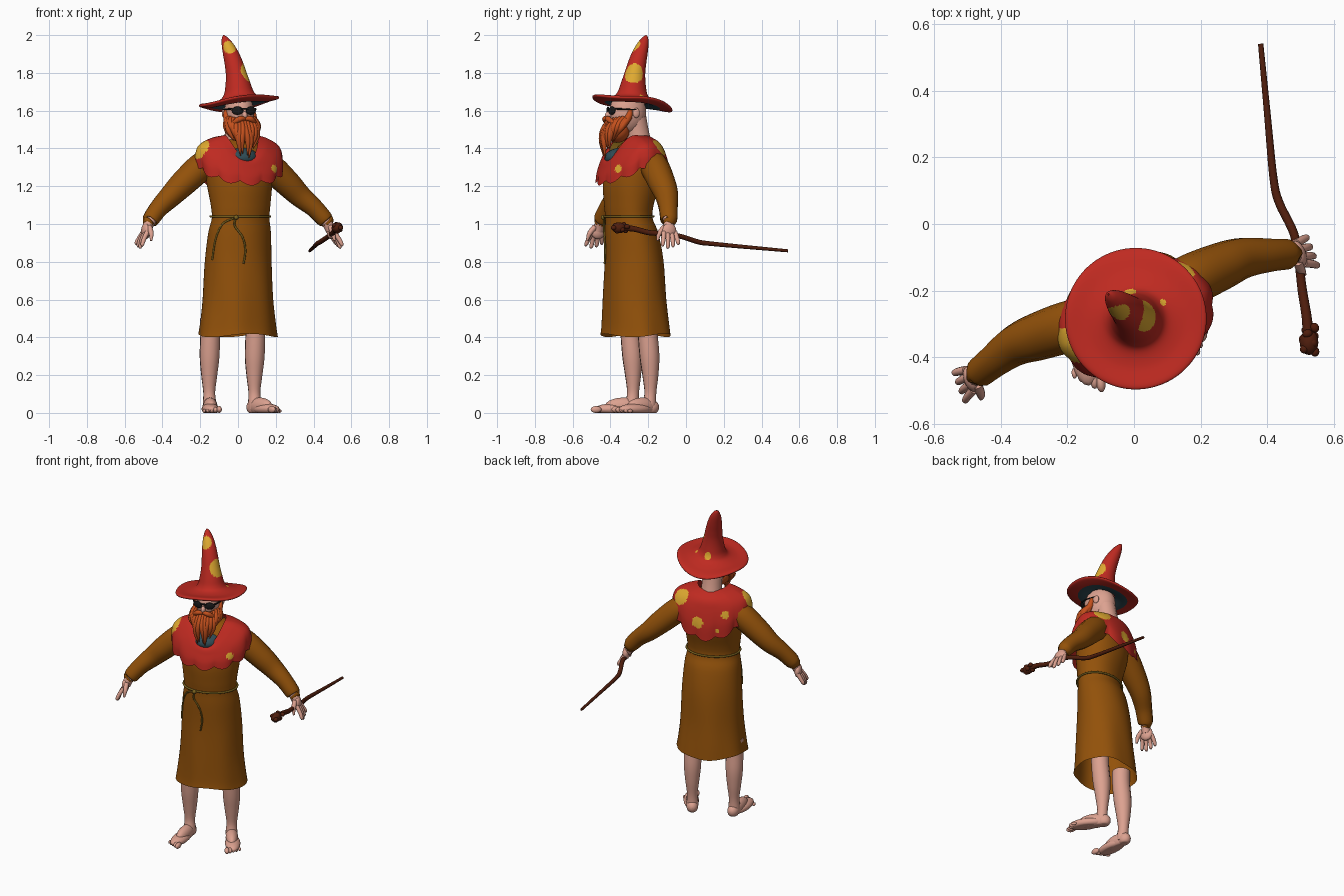
import bpy, bmesh, math, random
from math import sin, cos, pi
from mathutils import Matrix, Vector

random.seed(4)
cube = bpy.data.objects.get("Cube")
if cube:
    bpy.data.objects.remove(cube, do_unlink=True)

COLOURS = {
    "red cloth": (0.52, 0.023, 0.015), "yellow patch": (0.74, 0.4, 0.03),
    "brown wool": (0.29, 0.083, 0.003), "skin": (0.72, 0.36, 0.28),
    "orange hair": (0.55, 0.08, 0.012), "dark teal": (0.03, 0.075, 0.095),
    "black glass": (0.01, 0.01, 0.01), "dark wood": (0.08, 0.013, 0.004),
    "rope": (0.2, 0.125, 0.014)}
MATS = {}
for label, rgb in COLOURS.items():
    m = bpy.data.materials.new(label)
    m.use_nodes = True
    m.diffuse_color = (*rgb, 1)
    m.node_tree.nodes["Principled BSDF"].inputs["Base Color"].default_value = (*rgb, 1)
    MATS[label] = m

# Body and head each turn a little toward the figure's left
BODY = Matrix.Translation((0, -0.27, 0)) @ Matrix.Rotation(math.radians(21), 4, 'Z')
HEAD = Matrix.Translation((-0.005, -0.27, 0)) @ Matrix.Rotation(math.radians(16), 4, 'Z')
WORLD = Matrix.Identity(4)


def add(name, mesh, colours, frame, paint=None):
    ob = bpy.data.objects.new(name, mesh)
    bpy.context.collection.objects.link(ob)
    ob.matrix_world = frame
    mesh.materials.clear()
    for c in colours:
        mesh.materials.append(MATS[c])
    for p in mesh.polygons:
        p.use_smooth = True
        p.material_index = paint(p.center, p.normal) if paint else 0
    return ob


def resample(rows, k):
    """Smooth curve through rows of numbers, k steps per gap."""
    rows = [Vector(r) for r in rows]
    out = []
    for i in range(len(rows) - 1):
        a, b, c, d = rows[max(i - 1, 0)], rows[i], rows[i + 1], rows[min(i + 2, len(rows) - 1)]
        for s in range(k):
            t = s / k
            out.append(b + (c - a) * (t / 2) + (a * 2 - b * 5 + c * 4 - d) * (t * t / 2)
                       + (b * 3 - a - c * 3 + d) * (t ** 3 / 2))
    return out + [rows[-1]]


def surface(name, rows, point, colours, frame, k=6, n=96, paint=None):
    """Rings of points, bottom to top; point(row, angle, height fraction)."""
    rows = resample(rows, k)
    bm = bmesh.new()
    rings = [[bm.verts.new(point(r, 2 * pi * j / n, i / (len(rows) - 1))) for j in range(n)]
             for i, r in enumerate(rows)]
    for lo, hi in zip(rings, rings[1:]):
        for j in range(n):
            q = (j + 1) % n
            bm.faces.new((lo[j], lo[q], hi[q], hi[j]))
    mesh = bpy.data.meshes.new(name)
    bm.to_mesh(mesh)
    bm.free()
    return add(name, mesh, colours, frame, paint)


def tube(name, pts, colour, frame, k=5, cyclic=False):
    """Round limb through (x, y, z, radius) points."""
    cu = bpy.data.curves.new(name, 'CURVE')
    cu.dimensions, cu.bevel_depth, cu.bevel_resolution, cu.use_fill_caps = '3D', 1, 4, True
    pts = resample(pts, k)
    sp = cu.splines.new('POLY')
    sp.points.add(len(pts) - 1)
    sp.use_cyclic_u = cyclic
    for p, (x, y, z, r) in zip(sp.points, pts):
        p.co, p.radius = (x, y, z, 1), r
    tmp = bpy.data.objects.new(name, cu)
    mesh = bpy.data.meshes.new_from_object(tmp)
    bpy.data.objects.remove(tmp)
    return add(name, mesh, [colour], frame)


def ball(name, loc, size, colour, frame, turn=0):
    bm = bmesh.new()
    bmesh.ops.create_uvsphere(bm, u_segments=20, v_segments=14, radius=1)
    bm.transform(Matrix.LocRotScale(Vector(loc), Matrix.Rotation(turn, 3, 'Z'), Vector(size)))
    for v in bm.verts:
        v.co.z = max(v.co.z, 0)
    mesh = bpy.data.meshes.new(name)
    bm.to_mesh(mesh)
    bm.free()
    return add(name, mesh, [colour], frame)


def spotted(spots):
    return lambda c: any((c - Vector(s[:3])).length < s[3] for s in spots)


# Robe: (z, half width, half depth, centre y)
robe_rows = [(.41, .214, .18, .005), (.46, .206, .175, .005), (.6, .19, .165, 0), (.8, .18, .152, -.005),
             (.95, .17, .137, -.02), (1.03, .157, .12, -.035), (1.1, .162, .126, -.035),
             (1.22, .178, .145, -.02), (1.33, .185, .13, -.005), (1.41, .14, .092, .01), (1.45, .06, .05, .02)]


def robe_point(r, t, _):
    z, a, b, cy = r
    fold = 1 + .035 * max(0, .85 - z) * cos(7 * t + 1) + .008 * sin(5 * t + 9 * z)
    return (a * fold * cos(t), cy + b * fold * sin(t), z + .1 * max(0, .5 - z) * sin(3 * t))


surface("robe", robe_rows, robe_point, ["brown wool"], BODY, 5, 72)

# Scalloped cape: (half width, half depth, centre y, z at sides, z at front, z at back)
cape_rows = [(.236, .187, -.012, 1.31, 1.215, 1.19), (.239, .182, -.012, 1.37, 1.255, 1.28),
             (.218, .165, -.015, 1.42, 1.295, 1.37), (.155, .147, -.02, 1.455, 1.325, 1.425),
             (.09, .112, -.035, 1.47, 1.34, 1.465)]


def cape_point(r, t, h):
    a, b, cy, side, front, back = r
    dip = abs(sin(t)) ** (2 if sin(t) > 0 else 1 + h)
    z = side + ((back if sin(t) > 0 else front) - side) * dip
    wave = (1 - h) ** 2 * (abs(cos(6 * t)) - .5)
    return (a * (1 + .05 * wave) * cos(t), cy + b * (1 + .05 * wave) * sin(t), z - .022 * wave)


cape_spot = spotted([(-.225, -.02, 1.4, .06), (.18, .09, 1.42, .058), (.14, -.14, 1.29, .026),
                     (.05, .165, 1.29, .035), (-.115, .14, 1.345, .024), (-.07, .165, 1.25, .014)])
surface("cape", cape_rows, cape_point, ["red cloth", "yellow patch"], BODY, 12, 144,
        lambda c, n: int(cape_spot(c)))
ball("undershirt", (-.012, -.06, 1.35), (.1, .102, .055), "dark teal", BODY)

# Rope belt with two hanging cords
belt = [(.162 * cos(t), -.035 + .125 * sin(t), 1.04, .006) for t in [2 * pi * i / 40 for i in range(40)]]
tube("rope_belt", belt, "rope", BODY, 1, True)
ball("rope_knot", (-.07, -.155, 1.035), (.013, .01, .012), "rope", BODY)
robe_rows_fine = resample(robe_rows, 8)


def on_robe(x, z):
    _, a, b, cy = min(robe_rows_fine, key=lambda r: abs(r[0] - z))
    return (x, cy - b * math.sqrt(max(0, 1 - (x / a) ** 2)) - .006, z, .005)


for side, path in (("right", [(-.08, 1.03), (-.13, 1.0), (-.158, .92), (-.17, .81)]),
                   ("left", [(-.07, 1.03), (-.075, .99), (-.035, .93), (-.02, .86), (-.03, .79)])):
    tube(side + "_cord", [on_robe(x, z) for x, z in path], "rope", BODY)

# Arms, hands, legs and feet, once per side
for s, side in ((1, "left_"), (-1, "right_")):
    tube(side + "sleeve", [(s * x, y, z, r) for x, y, z, r in (
        (.1, .03, 1.35, .06), (.185, .035, 1.31, .076), (.29, .04, 1.22, .072), (.365, .04, 1.15, .062),
        (.44, .02, 1.085, .051), (.495, .002, 1.022, .045), (.5, 0, 1.016, .03))], "brown wool", BODY)
    tube(side + "wrist", [(s * .47, .005, 1.05, .028), (s * .507, -.003, 1.0, .028),
                          (s * .522, -.008, .965, .026)], "skin", BODY)
    ball(side + "palm", (s * .526, -.008, .962), (.022, .04, .042), "skin", BODY)
    for i in range(4):
        y = (i - 1.5) * .021
        tip = .868 + .012 * abs(i - 1.2)
        tube(f"{side}finger_{i + 1}", [(s * .53, y - .008, .955, .013), (s * .553, y * 1.25 - .012, .92, .012),
                                       (s * .565, y * 1.4 - .016, tip + .01, .01),
                                       (s * .564, y * 1.4 - .016, tip, .004)], "skin", BODY)
    tube(side + "thumb", [(s * .515, -.03, .985, .015), (s * .515, -.06, .95, .013),
                          (s * .52, -.072, .912, .006)], "skin", BODY)
    lx = s * .128 - .018
    tube(side + "leg", [(lx, y, z, r) for y, z, r in (
        (.03, .5, .054), (.03, .42, .053), (.04, .3, .053), (.045, .2, .043), (.045, .11, .032),
        (.04, .05, .036), (.04, .02, .034))], "skin", BODY)
    foot = BODY @ Matrix.Translation((lx, .045, 0)) @ Matrix.Rotation(s * math.radians(15), 4, 'Z')
    ball(side + "heel", (0, .008, .03), (.035, .042, .04), "skin", foot)
    ball(side + "instep", (0, -.05, .035), (.037, .1, .046), "skin", foot)
    ball(side + "sole", (s * .004, -.1, .02), (.046, .105, .03), "skin", foot)
    for i in range(5):
        r = .018 - .002 * i
        ball(f"{side}toe_{i + 1}", (s * (i * .019 - .032), -.2 + .009 * i, r), (r * .8, r * 1.6, r), "skin", foot)

# Head
ball("head", (0, -.04, 1.59), (.077, .1, .115), "skin", HEAD)
tube("neck", [(0, .03, 1.4, .068), (0, .015, 1.48, .062), (0, 0, 1.56, .062)], "skin", HEAD)
ball("nose", (0, -.145, 1.575), (.014, .02, .02), "skin", HEAD)
tube("glasses_bridge", [(-.02, -.147, 1.61, .005), (.02, -.147, 1.61, .005)], "black glass", HEAD)
for s, side in ((1, "left_"), (-1, "right_")):
    ball(side + "ear", (s * .077, -.015, 1.588), (.01, .019, .026), "skin", HEAD)
    ball(side + "lens", (s * .037, -.138, 1.6), (.031, .009, .022), "black glass", HEAD, s * .3)
    tube(side + "glasses_arm", [(s * .064, -.127, 1.61, .005), (s * .08, -.08, 1.608, .004),
                                (s * .082, -.015, 1.605, .003)], "black glass", HEAD)
    tube(side + "moustache", [(0, -.152, 1.557, .009), (s * .03, -.157, 1.556, .015), (s * .06, -.135, 1.53, .012),
                              (s * .078, -.125, 1.49, .003)], "orange hair", HEAD)
    tube(side + "sideburn", [(s * .074, -.045, 1.61, .008), (s * .074, -.055, 1.57, .018),
                             (s * .07, -.085, 1.52, .018)], "orange hair", HEAD)

# Beard: a core hung with tapering locks, longest at the chin
ball("beard_core", (0, -.1, 1.495), (.072, .068, .065), "orange hair", HEAD)
for i in range(17):
    a = math.radians(-96 + 12 * i)
    wob = random.uniform(-.014, .014)
    top = 1.545 + .02 * abs(sin(a))
    tip = 1.345 + .1 * sin(a) ** 2 + random.uniform(-.005, .025)
    tube(f"beard_lock_{i + 1}", [
        (.07 * sin(a), -.055 - .085 * cos(a), top, .012),
        (.083 * sin(a), -.09 - .08 * cos(a), top + (tip - top) * .3, .018),
        (.073 * sin(a) + wob, -.11 - .068 * cos(a), top + (tip - top) * .6, .015),
        (.045 * sin(a) + wob, -.125 - .045 * cos(a), tip, .002)], "orange hair", HEAD)

# Pointed hat: profile of (radius, height), bent over toward the tip, brim drooping behind
hat_rows = [(.072, 0), (.13, -.014), (.195, -.008), (.212, .002), (.2, .012), (.145, .012), (.1, .024),
            (.079, .048), (.067, .09), (.055, .15), (.049, .2), (.042, .255), (.031, .305), (.016, .34), (.002, .355)]


def hat_point(r, t, _):
    rad, h = r
    bend = max(0, h / .355) ** 2
    x, y = rad * cos(t), rad * sin(t)
    brim = (rad / .21) ** 3
    ripple = .007 * brim * sin(3 * t + .6) - .022 * brim * max(0, sin(t + .3)) ** 2
    return (x - .05 * bend, y - .015 + .098 * bend, 1.645 + h + .08 * x - .12 * y + ripple)


hat_spot = spotted([(.045, -.025, 1.8, .055), (-.045, .008, 1.945, .042), (.012, .078, 1.69, .027),
                    (.088, .0, 1.67, .014)])


def hat_paint(c, n):
    if n.z < -.5 and math.hypot(c.x, c.y + .015) < .15:
        return 2
    return int(hat_spot(c))


surface("hat", hat_rows, hat_point, ["red cloth", "yellow patch", "dark teal"], BODY, 8, 112, hat_paint)

# Crooked staff held in the left hand
tube("staff", [(.525, -.36, .98, .018), (.518, -.28, .975, .015), (.505, -.2, .955, .014), (.495, -.12, .948, .013),
               (.48, -.03, .935, .013), (.435, .065, .905, .013), (.418, .14, .895, .012), (.4, .33, .877, .01),
               (.38, .54, .858, .008)], "dark wood", WORLD)
ball("staff_knob", (.525, -.355, .98), (.028, .038, .029), "dark wood", WORLD)
for i in range(9):
    a = i * 2.4
    ball(f"staff_burl_{i + 1}", (.525 + .018 * cos(a), -.383 + .009 * i, .98 + .018 * sin(a)),
         (.013, .015, .013), "dark wood", WORLD, a)
